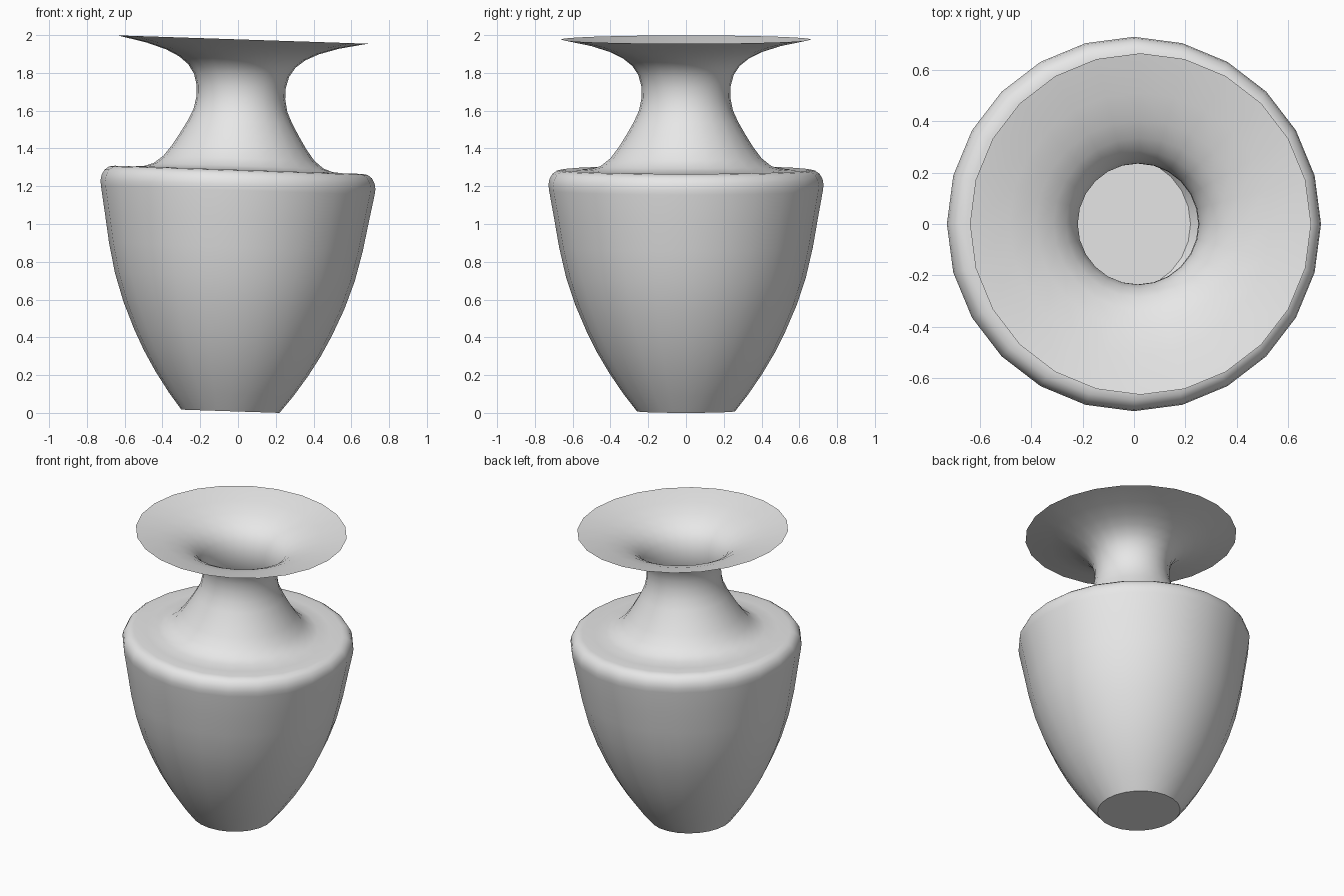
import bpy
import bmesh
from math import cos, sin, pi, radians

if "Cube" in bpy.data.objects:
    bpy.data.objects.remove(bpy.data.objects["Cube"], do_unlink=True)

SIDES = 24

# Profile sections as (radius, height)
belly = [(0.26, 0), (0.33, 0.09), (0.405, 0.2), (0.47, 0.31), (0.525, 0.42),
         (0.585, 0.56), (0.635, 0.71), (0.672, 0.87), (0.698, 1.02)]
shoulder = [(0.725, 1.17), (0.728, 1.2), (0.723, 1.23), (0.708, 1.257),
            (0.685, 1.274), (0.655, 1.279), (0.58, 1.277), (0.5, 1.283)]
neck = [(0.45, 1.3), (0.4, 1.34), (0.355, 1.4), (0.315, 1.465), (0.275, 1.535),
        (0.248, 1.595), (0.235, 1.66), (0.236, 1.72), (0.252, 1.78)]
lip = [(0.285, 1.83), (0.335, 1.87), (0.405, 1.904), (0.51, 1.937), (0.664, 1.969)]

clay = bpy.data.materials.new("plain grey clay")
clay.use_nodes = True
grey = (0.8, 0.8, 0.8, 1)
clay.diffuse_color = grey
clay.node_tree.nodes["Principled BSDF"].inputs["Base Color"].default_value = grey

# Thin turned shell, open at the lip and closed by a flat base
bm = bmesh.new()
rings = []
for r, z in belly + shoulder + neck + lip:
    angles = [2 * pi * i / SIDES for i in range(SIDES)]
    rings.append([bm.verts.new((r * cos(a), r * sin(a), z)) for a in angles])
bm.faces.new(rings[0][::-1])
for low, high in zip(rings, rings[1:]):
    for i in range(SIDES):
        j = (i + 1) % SIDES
        bm.faces.new((low[i], low[j], high[j], high[i]))

mesh = bpy.data.meshes.new("vase_body")
bm.to_mesh(mesh)
bm.free()
mesh.materials.append(clay)
vase = bpy.data.objects.new("vase_body", mesh)
bpy.context.collection.objects.link(vase)

# The vase leans slightly to one side
lean = radians(1.9)
vase.rotation_euler.y = lean
vase.location = (-0.04, 0, 0.26 * sin(lean))

bpy.ops.object.select_all(action="DESELECT")
vase.select_set(True)
bpy.context.view_layer.objects.active = vase
bpy.ops.object.shade_smooth_by_angle(angle=radians(35))
